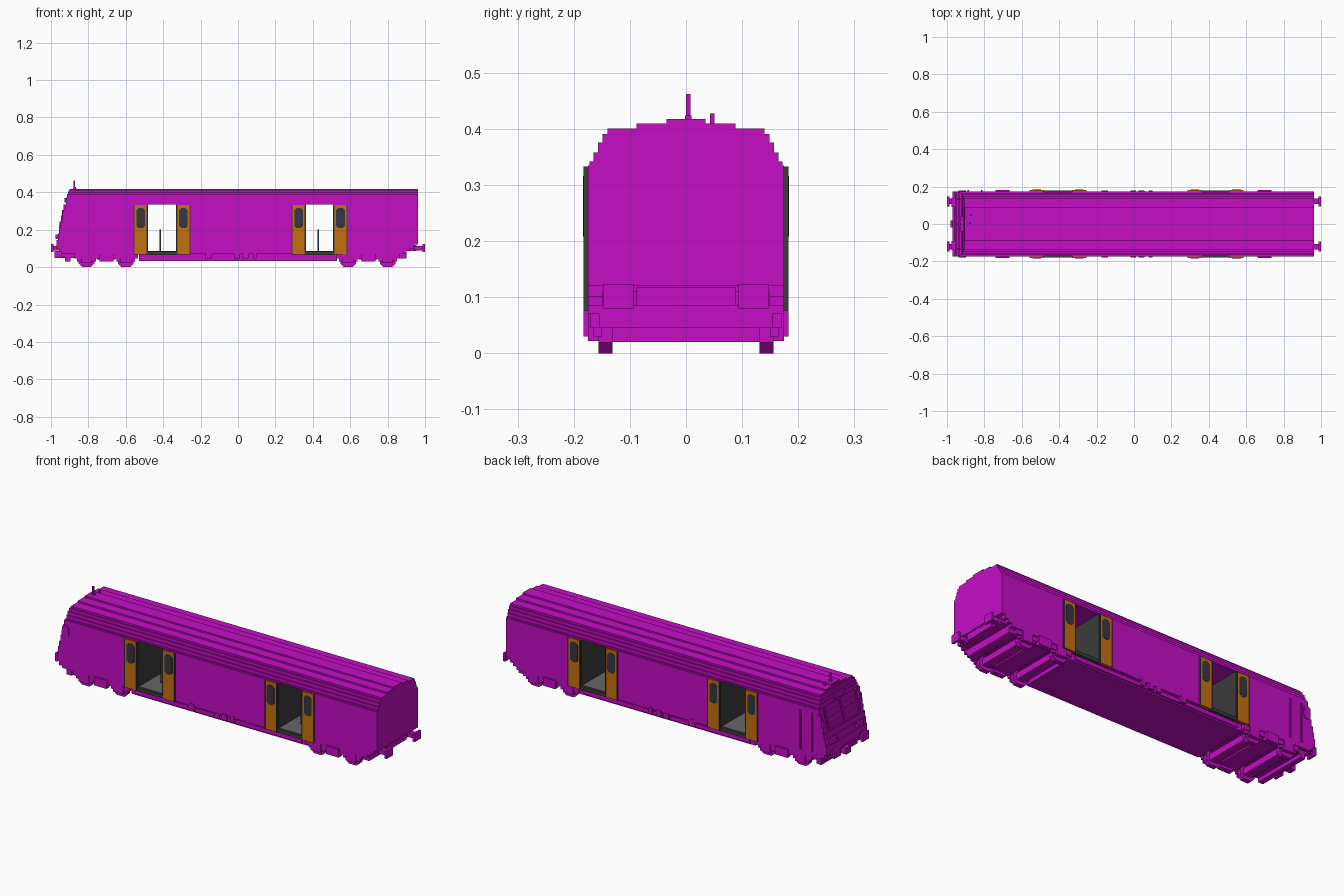
import bpy, bmesh, math

if "Cube" in bpy.data.objects:
    bpy.data.objects.remove(bpy.data.objects["Cube"], do_unlink=True)


def material(name, rgb):
    m = bpy.data.materials.new(name)
    m.use_nodes = True
    m.diffuse_color = (*rgb, 1)
    m.node_tree.nodes["Principled BSDF"].inputs["Base Color"].default_value = (*rgb, 1)
    return m


MAGENTA = material("magenta paint", (0.56, 0.004, 0.56))
ORANGE = material("orange door paint", (0.56, 0.16, 0.004))
DARK = material("dark grey trim", (0.045, 0.045, 0.045))
GLASS = material("dark blue glass", (0.035, 0.037, 0.055))
GREY = material("mid grey floor", (0.13, 0.13, 0.14))


def finish(name, bm, mats):
    bmesh.ops.recalc_face_normals(bm, faces=bm.faces)
    me = bpy.data.meshes.new(name)
    bm.to_mesh(me)
    bm.free()
    for m in mats:
        me.materials.append(m)
    ob = bpy.data.objects.new(name, me)
    bpy.context.collection.objects.link(ob)
    return ob


def add_box(bm, x, y, z):
    """Box from three (low, high) pairs."""
    vs = [bm.verts.new((a, b, c)) for c in z for b in y for a in x]
    for f in ((0, 1, 3, 2), (4, 5, 7, 6), (0, 1, 5, 4), (2, 3, 7, 6), (0, 2, 6, 4), (1, 3, 7, 5)):
        bm.faces.new([vs[i] for i in f])


def boxes(name, mat, *items):
    bm = bmesh.new()
    for item in items:
        add_box(bm, *item)
    return finish(name, bm, [mat])


def add_prism(bm, points, y0, y1):
    """Side profile of (x, z) points pushed across the width."""
    face = bm.faces.new([bm.verts.new((x, y0, z)) for x, z in points])
    new = bmesh.ops.extrude_face_region(bm, geom=[face])["geom"]
    bmesh.ops.translate(bm, vec=(0, y1 - y0, 0),
                        verts=[v for v in new if isinstance(v, bmesh.types.BMVert)])


def prism(name, mat, points, y0, y1):
    bm = bmesh.new()
    add_prism(bm, points, y0, y1)
    return finish(name, bm, [mat])


def both(lo, hi):
    """The same span on either side of the centre line."""
    return ((lo, hi), (-hi, -lo))


def octagon(cx, cz, rx, rz, cut):
    return [(cx + sx * a, cz + sz * b) for sx, sz, a, b in (
        (-1, -1, rx, rz - cut), (-1, -1, rx - cut, rz), (1, -1, rx - cut, rz), (1, -1, rx, rz - cut),
        (1, 1, rx, rz - cut), (1, 1, rx - cut, rz), (-1, 1, rx - cut, rz), (-1, 1, rx, rz - cut))]


W = 0.175
DOORWAYS = ((-0.484, -0.329), (0.361, 0.511))

# Stepped nose profile: (x, bottom z, top z)
NOSE = [(-0.958, 0.08, 0.10), (-0.97, 0.10, 0.145), (-0.963, 0.145, 0.18), (-0.956, 0.18, 0.21),
        (-0.949, 0.21, 0.245), (-0.941, 0.245, 0.275), (-0.934, 0.275, 0.305), (-0.926, 0.305, 0.335)]
nose_line = [(x, z) for x, lo, hi in NOSE for z in (lo, hi)]
prism("cab_body", MAGENTA,
      nose_line + [(-0.484, 0.335), (-0.484, 0.07), (-0.94, 0.07), (-0.94, 0.08)], -W, W)
boxes("middle_body", MAGENTA, ((-0.329, 0.361), (-W, W), (0.07, 0.335)))
prism("rear_body", MAGENTA,
      [(0.511, 0.07), (0.9, 0.07), (0.9, 0.085), (0.92, 0.085), (0.92, 0.1), (0.94, 0.1),
       (0.94, 0.12), (0.962, 0.12), (0.962, 0.335), (0.511, 0.335)], -W, W)

# Stepped roof: (half width, bottom z, top z, front x)
ROOF = [(0.172, 0.335, 0.342, -0.92), (0.165, 0.342, 0.358, -0.92), (0.157, 0.358, 0.376, -0.918),
        (0.149, 0.376, 0.391, -0.915), (0.14, 0.391, 0.401, -0.908), (0.088, 0.401, 0.41, -0.905),
        (0.035, 0.41, 0.418, -0.9)]
boxes("stepped_roof", MAGENTA, *[((x, 0.962), (-w, w), (lo, hi)) for w, lo, hi, x in ROOF])

# Entrance lobbies: floor, side partitions and pole
for n, (a, b) in enumerate(DOORWAYS, 1):
    mid = (a + b) / 2 - 0.008
    boxes(f"lobby_sill_{n}", DARK, ((a, b), (-0.178, 0.178), (0.066, 0.084)))
    boxes(f"lobby_floor_{n}", GREY, ((a, b), (-0.165, 0.165), (0.084, 0.086)))
    boxes(f"lobby_partitions_{n}", DARK, ((a, a + 0.003), (-W, W), (0.084, 0.335)),
          ((b - 0.003, b), (-W, W), (0.084, 0.335)))
    boxes(f"lobby_pole_{n}", DARK,
          *[((mid - 0.004, mid + 0.004), y, (0.084, 0.2)) for y in both(0.06, 0.068)])

# Sliding door leaves with dark edges and windows
for n, (a, b) in enumerate(DOORWAYS, 1):
    for side, s in (("front", -1), ("back", 1)):
        for end, lo, hi in (("left", a - 0.074, a), ("right", b, b + 0.074)):
            bm = bmesh.new()
            add_box(bm, (lo, hi), sorted((s * 0.174, s * 0.182)), (0.068, 0.333))
            bm.normal_update()
            bmesh.ops.recalc_face_normals(bm, faces=bm.faces)
            for f in bm.faces:
                f.material_index = 1 if abs(f.normal.x) > 0.9 else 0
            finish(f"door_leaf_{side}_{n}_{end}", bm, [ORANGE, DARK])
            boxes(f"door_edges_{side}_{n}_{end}", DARK,
                  *[((x, x + 0.005), sorted((s * 0.175, s * 0.183)), (0.068, 0.333))
                    for x in (lo, hi - 0.005)])
            prism(f"door_window_{side}_{n}_{end}", GLASS,
                  octagon((lo + hi) / 2, 0.262, 0.023, 0.054, 0.012), s * 0.179, s * 0.1835)

# Underframe and small side equipment
boxes("underframe", MAGENTA, ((-0.53, 0.53), (-0.16, 0.16), (0.032, 0.071)),
      ((-0.5, 0.5), (-0.168, 0.168), (0.04, 0.062)))
boxes("side_equipment", MAGENTA,
      *[((x, x + w), y, (0.045, z)) for x, w, z in
        ((-0.175, 0.035, 0.083), (-0.02, 0.03, 0.072), (0.025, 0.03, 0.078), (0.08, 0.02, 0.08))
        for y in both(0.16, 0.178)])

# Bogies with wheels, axles and axle boxes
for name, cx in (("front_bogie", -0.705), ("rear_bogie", 0.695)):
    parts = [((cx - 0.035, cx + 0.04), y, (0.03, 0.076)) for y in both(0.155, 0.183)]
    parts += [((cx - 0.17, cx + 0.17), y, (0.045, 0.072)) for y in both(0.135, 0.17)]
    parts += [((cx - 0.05, cx + 0.05), (-0.15, 0.15), (0.04, 0.07))]
    for wx in (cx - 0.105, cx + 0.105):
        parts += [((wx - 0.05, wx + 0.05), y, (0.03, 0.06)) for y in both(0.15, 0.165)]
        parts += [((wx - 0.03, wx + 0.03), y, (0.022, 0.072)) for y in both(0.155, 0.175)]
        parts += [((wx - 0.025, wx + 0.025), (-0.135, 0.135), (0.02, 0.055))]
    boxes(name + "_frame", MAGENTA, *parts)
    bm = bmesh.new()
    for wx in (cx - 0.105, cx + 0.105):
        for y0, y1 in both(0.131, 0.156):
            add_prism(bm, octagon(wx, 0.042, 0.042, 0.042, 0.019), y0, y1)
    finish(name + "_wheels", bm, [MAGENTA])

# Buffers at both ends
for name, s, root in (("front", -1, 0.955), ("rear", 1, 0.93)):
    parts = []
    for y0, y1 in both(0.094, 0.148):
        parts.append((sorted((s * 0.987, s * 1.0)), (y0, y1), (0.08, 0.124)))
        parts.append((sorted((s * root, s * 0.99)), (y0 + 0.013, y1 - 0.013), (0.09, 0.114)))
    boxes(name + "_buffers", MAGENTA, *parts)

# Rear coupling beam and snow plough under the cab
boxes("rear_beam", MAGENTA, ((0.88, 0.955), (-0.088, 0.088), (0.085, 0.118)),
      ((0.9, 0.945), (-0.15, 0.15), (0.085, 0.11)),
      ((0.85, 0.9), (-0.155, 0.155), (0.045, 0.075)))
prism("cab_plough", MAGENTA,
      [(-0.945, 0.08), (-0.945, 0.058), (-0.925, 0.058), (-0.925, 0.03), (-0.895, 0.03),
       (-0.895, 0.05), (-0.87, 0.05), (-0.87, 0.08)], -0.155, 0.155)
boxes("front_coupler", MAGENTA, ((-0.98, -0.92), (-0.02, 0.02), (0.05, 0.085)))

# Cab face: display box, lamps, wipers and windscreen frame
boxes("cab_display", MAGENTA, ((-0.928, -0.9), (-0.04, 0.04), (0.345, 0.37)))
boxes("cab_lamps", MAGENTA,
      *[((-0.976, -0.95), y, (0.15, 0.175)) for y in both(0.09, 0.14)])
boxes("windscreen_frame", MAGENTA,
      ((-0.957, -0.93), (-0.14, 0.14), (0.213, 0.222)),
      *[((x - 0.006, x + 0.01), y, (lo, hi)) for x, lo, hi in NOSE[4:]
        for y in both(0.13, 0.14)],
      *[((x - 0.004, x + 0.01), (-0.005, 0.005), (lo, hi)) for x, lo, hi in NOSE[4:]])
bm = bmesh.new()
for y0, y1 in both(W - 0.005, W + 0.003):
    add_prism(bm, octagon(-0.918, 0.273, 0.02, 0.035, 0.012), y0, y1)
finish("cab_side_panels", bm, [MAGENTA])

# Cab door handrails and roof aerials
boxes("cab_handrails", MAGENTA,
      *[((x - 0.004, x + 0.004), (0.172, 0.182), (0.1, 0.31)) for x in (-0.885, -0.815)])
boxes("roof_aerials", MAGENTA,
      ((-0.88, -0.872), (0, 0.008), (0.415, 0.462)), ((-0.882, -0.864), (-0.002, 0.01), (0.415, 0.424)),
      ((-0.874, -0.866), (0.043, 0.051), (0.405, 0.427)))
